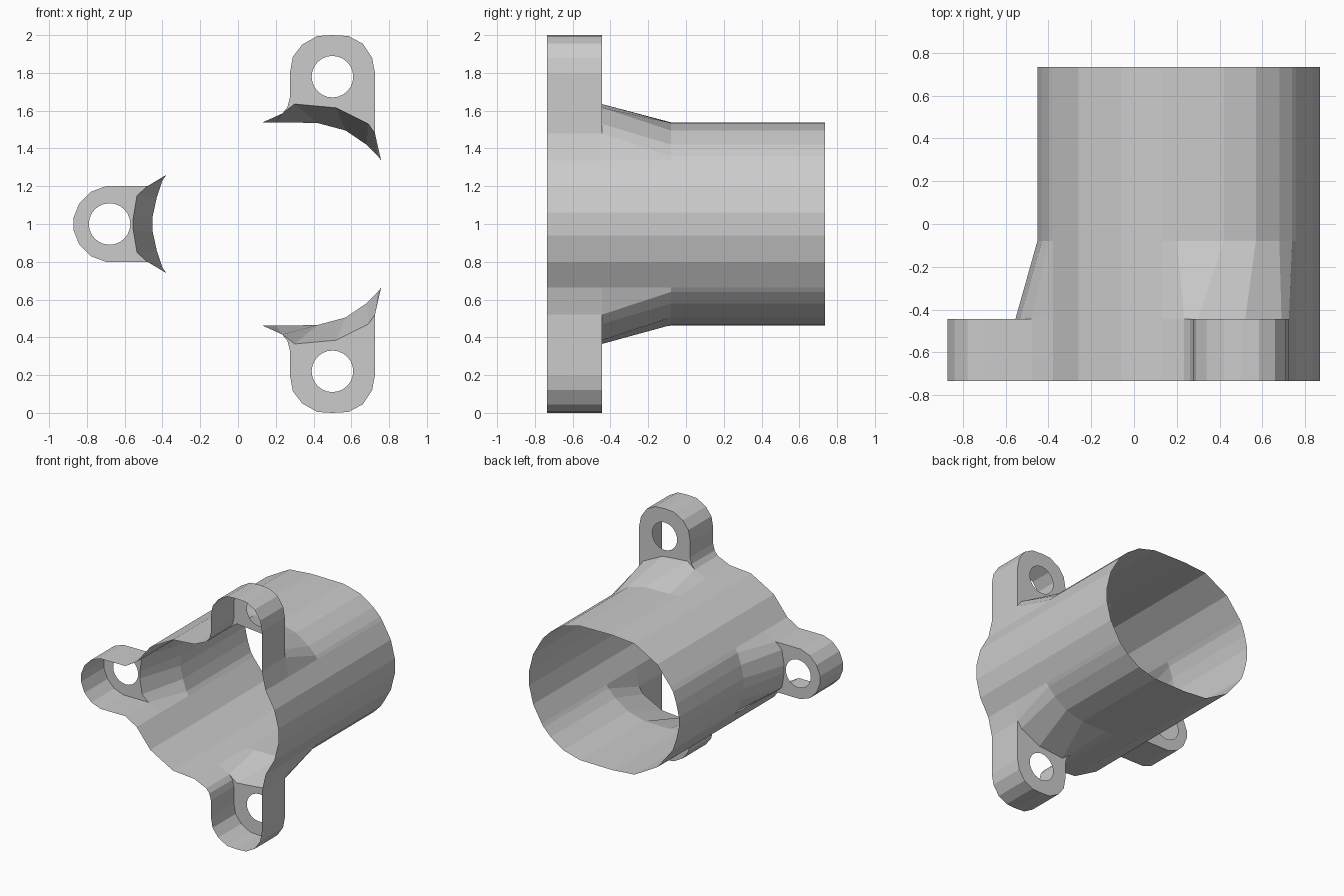
import bpy, bmesh, math
from mathutils import Vector

if "Cube" in bpy.data.objects:
    bpy.data.objects.remove(bpy.data.objects["Cube"])

Y_FRONT, Y_PLATE, Y_TUBE, Y_BACK = -0.735, -0.445, -0.08, 0.735
HOLE_R = 0.11

grey = bpy.data.materials.new("light_grey")
grey.diffuse_color = (0.6, 0.6, 0.6, 1)
grey.use_nodes = True
grey.node_tree.nodes["Principled BSDF"].inputs["Base Color"].default_value = grey.diffuse_color

# Upper half profiles (x, z), running from the right side over the top to the left
side_right = [(0.87, 1.06), (0.835, 1.2), (0.758, 1.335)]
gusset_top = [(0.725, 1.48), (0.69, 1.53), (0.52, 1.615), (0.30, 1.635), (0.235, 1.585)]
tube_top = [(0.74, 1.36), (0.68, 1.42), (0.57, 1.495), (0.42, 1.535), (0.2, 1.538)]
side_left = [(0.13, 1.538), (-0.06, 1.522), (-0.26, 1.41), (-0.38, 1.26)]
gusset_left = [(-0.48, 1.2), (-0.535, 1.15), (-0.555, 1.03)]
tube_left = [(-0.40, 1.23), (-0.43, 1.14), (-0.452, 1.04)]
lug_top = [(0.725, 1.8), (0.71, 1.88), (0.66, 1.955), (0.585, 1.995), (0.5, 2.0),
           (0.42, 1.995), (0.34, 1.95), (0.29, 1.885), (0.275, 1.8), (0.275, 1.67),
           (0.262, 1.62)]
lug_left = [(-0.55, 1.2), (-0.7, 1.2), (-0.78, 1.17), (-0.84, 1.11), (-0.872, 1.03)]


def flip(points):
    """Mirror a profile below z = 1, in reverse order."""
    return [(x, 2 - z) for x, z in reversed(points)]


def ring(half):
    return half + flip(half)


def finish(bm, name):
    mesh = bpy.data.meshes.new(name)
    bm.to_mesh(mesh)
    bm.free()
    mesh.materials.append(grey)
    obj = bpy.data.objects.new(name, mesh)
    bpy.context.collection.objects.link(obj)


def loft(name, sections):
    """Skin closed rings given as (y, points)."""
    bm = bmesh.new()
    rows = [[bm.verts.new((x, y, z)) for x, z in pts] for y, pts in sections]
    for a, b in zip(rows, rows[1:]):
        n = len(a)
        for i in range(n):
            j = (i + 1) % n
            bm.faces.new((a[i], b[i], b[j], a[j]))
    finish(bm, name)


def plate(name, outline, centre):
    """Flat lug plate with a round bolt hole."""
    bm = bmesh.new()
    hole = [(centre[0] + HOLE_R * math.cos(math.tau * i / 24),
             centre[1] + HOLE_R * math.sin(math.tau * i / 24)) for i in range(24)]
    for loop in (outline, hole):
        vs = [bm.verts.new((x, Y_PLATE, z)) for x, z in loop]
        for i in range(len(vs)):
            bm.edges.new((vs[i - 1], vs[i]))
    bmesh.ops.triangle_fill(bm, use_beauty=True, use_dissolve=False,
                            edges=bm.edges[:], normal=Vector((0, 1, 0)))
    bm.normal_update()
    bmesh.ops.reverse_faces(bm, faces=[f for f in bm.faces if f.normal.y < 0])
    finish(bm, name)


# Sleeve with sloped gussets growing out towards the lugs
gusset_ring = ring(side_right + gusset_top + side_left + gusset_left)
tube_ring = ring(side_right + tube_top + side_left + tube_left)
loft("sleeve", [(Y_PLATE, gusset_ring), (Y_TUBE, tube_ring), (Y_BACK, tube_ring)])

# Front collar wall following the three lugs
collar_ring = ring(side_right + gusset_top[:1] + lug_top + gusset_top[-1:]
                   + side_left + gusset_left[:1] + lug_left)
loft("collar_wall", [(Y_FRONT, collar_ring), (Y_PLATE, collar_ring)])

# Lug back plates
top_outline = gusset_top[:1] + lug_top + gusset_top[:0:-1]
plate("upper_lug_plate", top_outline, (0.5, 1.78))
plate("lower_lug_plate", flip(top_outline), (0.5, 0.22))
left_outline = (gusset_left[:1] + ring(lug_left) + flip(gusset_left)[-1:]
                + flip(gusset_left)[-2::-1] + gusset_left[:0:-1])
plate("left_lug_plate", left_outline, (-0.68, 1.0))
